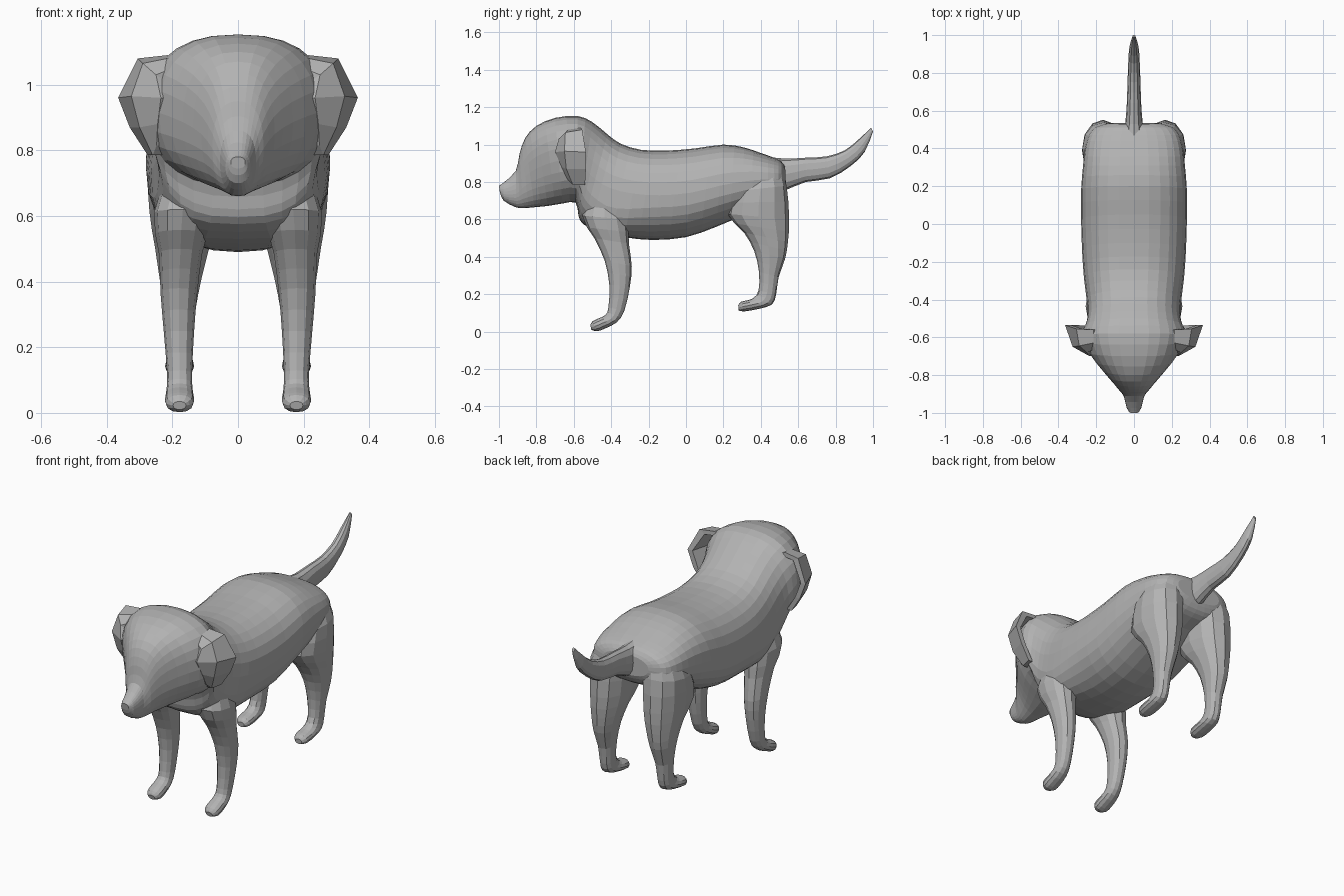
import bpy, bmesh, math

fur = bpy.data.materials.new("grey_fur")
fur.diffuse_color = (0.45, 0.45, 0.45, 1)


def finish(name, bm):
    bmesh.ops.recalc_face_normals(bm, faces=bm.faces)
    me = bpy.data.meshes.new(name)
    bm.to_mesh(me)
    bm.free()
    me.materials.append(fur)
    ob = bpy.data.objects.new(name, me)
    bpy.context.collection.objects.link(ob)
    return ob


def smooth_rings(rings):
    # Insert one curved in-between ring between each pair
    out = []
    for i in range(len(rings) - 1):
        p = rings[max(i - 1, 0)]
        q, r = rings[i], rings[i + 1]
        s = rings[min(i + 2, len(rings) - 1)]
        out.append(q)
        out.append(tuple((9 * (b + c) - a - d) / 16 for a, b, c, d in zip(p, q, r, s)))
    return out + [rings[-1]]


def soft_square(y):
    # Broad, flat chest; rounder everywhere else
    return 2.4, 2.3 + 1.1 * max(0, 1 - abs(y + .38) / .2)


def loft(name, rings, sides, side=1, squareness=lambda y: (2.2, 2.2)):
    # Each ring: first edge (y, z), opposite edge (y, z), half width, centre x
    bm = bmesh.new()
    loops = []
    for ya, za, yb, zb, w, *xc in smooth_rings(rings):
        x0 = xc[0] if xc else 0
        n_top, n_low = squareness((ya + yb) / 2)
        loop = []
        for k in range(sides):
            t = 2 * math.pi * k / sides
            c, s = math.cos(t), math.sin(t)
            e = 2 / (n_top if s > 0 else n_low)
            u = math.copysign(abs(c) ** e, c)
            v = math.copysign(abs(s) ** e, s)
            loop.append(bm.verts.new((side * (x0 + w * u),
                                      (ya + yb) / 2 + v * (ya - yb) / 2,
                                      (za + zb) / 2 + v * (za - zb) / 2)))
        loops.append(loop)
    for a, b in zip(loops, loops[1:]):
        for k in range(sides):
            j = (k + 1) % sides
            bm.faces.new((a[k], a[j], b[j], b[k]))
    # Slightly domed ends
    for loop in (loops[0], loops[-1]):
        cap = bm.faces.new(loop)
        mid = cap.calc_center_median()
        bmesh.ops.inset_individual(bm, faces=[cap], thickness=0.004)
        for v in cap.verts:
            v.co = mid + (v.co - mid) * 0.6
    return finish(name, bm)


# Head, neck and trunk in one skin, nose to rump
trunk = [
    (-1.0, .78, -.995, .745, .022), (-.975, .797, -.975, .70, .038),
    (-.91, .86, -.91, .665, .055), (-.89, .95, -.87, .66, .078),
    (-.86, 1.035, -.81, .665, .112), (-.80, 1.10, -.74, .672, .168),
    (-.70, 1.143, -.66, .685, .24), (-.58, 1.153, -.59, .69, .278),
    (-.50, 1.12, -.575, .62, .258), (-.42, 1.055, -.55, .575, .245),
    (-.35, 1.005, -.46, .53, .25), (-.24, .972, -.33, .505, .265),
    (-.10, .968, -.18, .49, .275), (.05, .98, 0, .505, .28),
    (.20, 1.0, .16, .56, .28), (.31, .985, .30, .62, .27),
    (.40, .955, .40, .67, .26), (.47, .93, .475, .70, .24),
    (.51, .91, .515, .73, .205), (.53, .88, .535, .77, .14),
]
loft("body_and_head", trunk, 28, squareness=soft_square)

# Upswept tail
tail = [
    (.44, .935, .47, .75, .06), (.53, .925, .54, .76, .046),
    (.64, .93, .64, .80, .038), (.75, .937, .77, .82, .034),
    (.85, .97, .88, .885, .03), (.925, 1.03, .955, .96, .024),
    (.99, 1.09, 1.0, 1.07, .008),
]
loft("tail", tail, 12)

front_leg = [
    (-.49, .78, -.37, .77, .06, .14), (-.555, .62, -.315, .60, .088, .168),
    (-.49, .50, -.305, .47, .066, .175), (-.435, .38, -.29, .35, .056, .18),
    (-.41, .25, -.30, .24, .046, .18), (-.415, .13, -.33, .11, .038, .178),
    (-.43, .09, -.37, .05, .040, .178), (-.47, .07, -.43, .018, .044, .178),
    (-.50, .055, -.475, .002, .041, .178), (-.512, .035, -.506, .01, .02, .178),
]
hind_leg = [
    (.35, .87, .44, .885, .05, .11), (.30, .83, .505, .86, .088, .14),
    (.26, .75, .538, .78, .113, .16), (.22, .63, .552, .60, .105, .165),
    (.31, .53, .545, .48, .083, .17), (.365, .43, .53, .39, .064, .175),
    (.39, .32, .495, .29, .046, .177), (.388, .22, .482, .20, .038, .178),
    (.36, .18, .46, .145, .040, .178), (.325, .167, .39, .122, .044, .178),
    (.295, .16, .31, .108, .040, .178), (.279, .142, .281, .114, .02, .178),
]

# Folded ear flap: rows run from the crown down, columns from face to back
ear_rows = [
    [(.20, -.66, 1.05), (.215, -.63, 1.08), (.215, -.56, 1.09)],
    [(.25, -.68, 1.03), (.29, -.645, 1.065), (.305, -.555, 1.08)],
    [(.235, -.70, .96), (.325, -.65, .965), (.365, -.535, .96)],
    [(.245, -.665, .88), (.30, -.64, .87), (.33, -.535, .87)],
    [(.248, -.635, .815), (.26, -.605, .785), (.275, -.54, .785)],
]


def ear(name, side):
    bm = bmesh.new()
    outer = [[bm.verts.new((side * x, y, z)) for x, y, z in r] for r in ear_rows]
    inner = [[bm.verts.new((side * (x - .03), y + .01 * (j == 0), z - .02 * (i < 2)))
              for j, (x, y, z) in enumerate(r)] for i, r in enumerate(ear_rows)]
    for g in (outer, inner):
        for a, b in zip(g, g[1:]):
            for j in range(2):
                bm.faces.new((a[j], a[j + 1], b[j + 1], b[j]))

    # Rim joining the two sheets
    def border(g):
        return g[0] + [r[-1] for r in g[1:-1]] + g[-1][::-1] + [r[0] for r in g[-2:0:-1]]
    o, n = border(outer), border(inner)
    for k in range(len(o)):
        j = (k + 1) % len(o)
        bm.faces.new((o[k], o[j], n[j], n[k]))
    return finish(name, bm)


# Paired parts
for label, side in (("right", 1), ("left", -1)):
    loft("front_leg_" + label, front_leg, 12, side)
    loft("hind_leg_" + label, hind_leg, 12, side)
    ear("ear_" + label, side)
